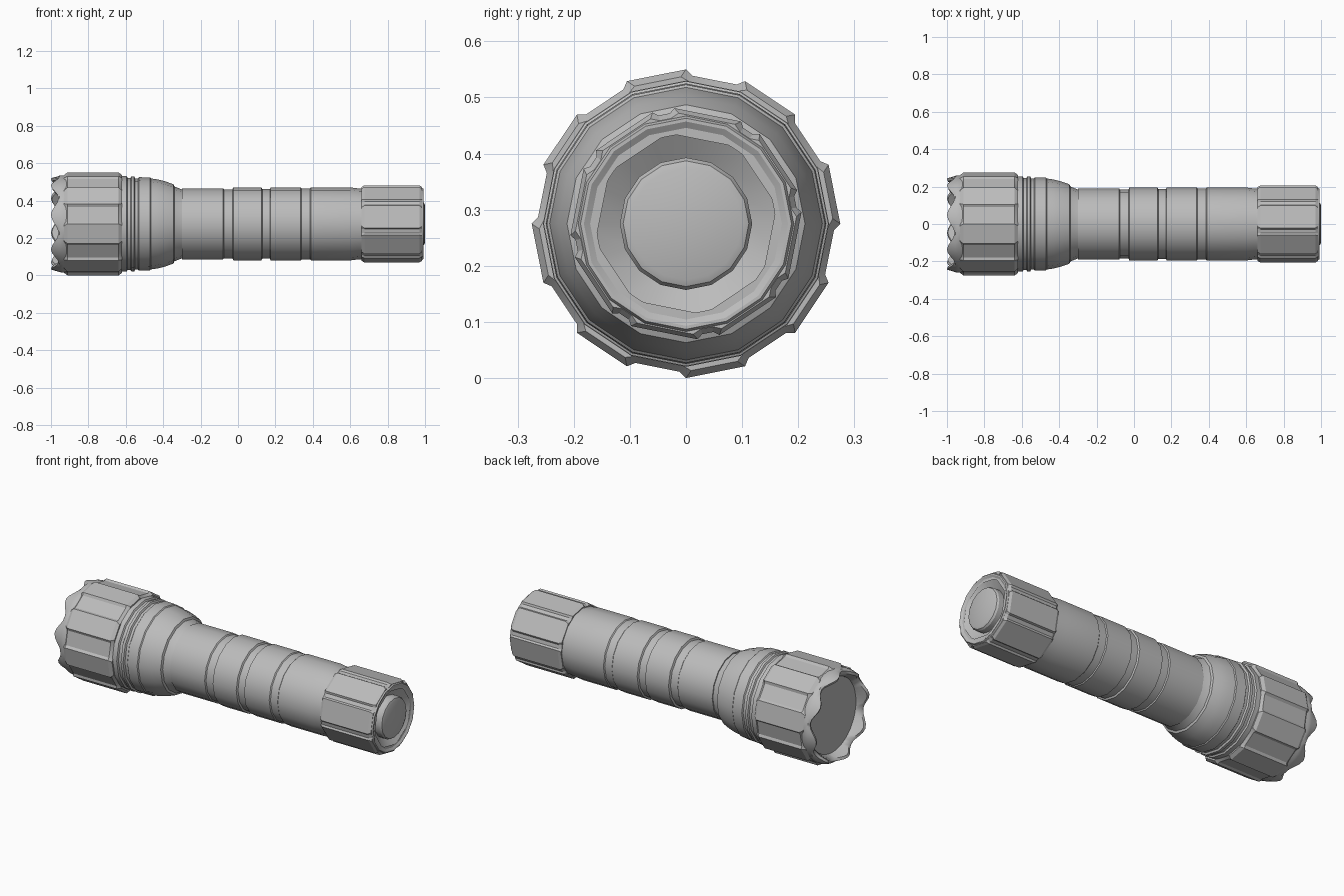
import bpy, bmesh, math

cube = bpy.data.objects.get("Cube")
if cube:
    bpy.data.objects.remove(cube)

AXIS_Z = 0.275
SIDES = 16

metal = bpy.data.materials.new("grey metal")
metal.use_nodes = True
GREY = (0.5, 0.5, 0.5, 1)
metal.diffuse_color = GREY
metal.node_tree.nodes["Principled BSDF"].inputs["Base Color"].default_value = GREY


def loft(name, rings, angle=30):
    """Skin a list of rings, each a list of (x, radius, degrees)."""
    bm = bmesh.new()
    loops = []
    for ring in rings:
        if all(r == 0 for _, r, _ in ring):
            loops.append([bm.verts.new((ring[0][0], 0, AXIS_Z))])
        else:
            loops.append([bm.verts.new((x, r * math.cos(math.radians(a)),
                                        AXIS_Z + r * math.sin(math.radians(a))))
                          for x, r, a in ring])
    for a, b in zip(loops, loops[1:]):
        n = max(len(a), len(b))
        for i in range(n):
            j = (i + 1) % n
            corners = [a[i % len(a)], a[j % len(a)], b[j % len(b)], b[i % len(b)]]
            bm.faces.new(list(dict.fromkeys(corners)))
    bmesh.ops.recalc_face_normals(bm, faces=bm.faces)
    mesh = bpy.data.meshes.new(name)
    bm.to_mesh(mesh)
    bm.free()
    mesh.materials.append(metal)
    obj = bpy.data.objects.new(name, mesh)
    bpy.context.collection.objects.link(obj)
    bpy.ops.object.select_all(action="DESELECT")
    obj.select_set(True)
    bpy.context.view_layer.objects.active = obj
    bpy.ops.object.shade_smooth_by_angle(angle=math.radians(angle))
    return obj


def turned(name, profile):
    """Revolve (x, radius) points around the long axis."""
    step = 360 / SIDES
    return loft(name, [[(x, r, i * step) for i in range(SIDES)] for x, r in profile])


def grip(name, x0, x1, high, low, half, centre, bevel):
    """Sleeve with eight raised flats separated by shallow flutes."""
    def ring(x, inset, narrow):
        pts = []
        for k in range(8):
            mid = centre + 45 * k
            for off, r in ((-half - 2.5, low), (narrow - half, high),
                           (half - narrow, high), (half + 2.5, low)):
                pts.append((x, r - inset, mid + off))
        return pts
    drop = high - low
    core = [(x, low - 0.04, a) for x, _, a in ring(0, 0, 0)]
    rings = [[(x0, r, a) for _, r, a in core],
             ring(x0, drop * 1.2, 2), ring(x0 + bevel, 0, 0),
             ring(x1 - bevel, 0, 0), ring(x1, drop * 1.2, 2),
             [(x1, r, a) for _, r, a in core]]
    return loft(name, rings, 20)


# Scalloped front bezel
def crown(x, r, depth=0):
    ring = []
    for i in range(64):
        a = i * 360 / 64
        wave = 0.5 - 0.5 * math.cos(math.radians(8 * (a - 33.75)))
        ring.append((x + depth * wave, r, a))
    return ring

loft("front_bezel", [crown(-0.90, 0.255), crown(-0.935, 0.26), crown(-0.955, 0.258),
                     crown(-1.0, 0.247, 0.04), crown(-0.995, 0.232, 0.04),
                     crown(-0.935, 0.212), crown(-0.92, 0.212)], 35)
turned("lens", [(-0.935, 0), (-0.935, 0.215), (-0.92, 0.215), (-0.92, 0)])

# Fluted head sleeve
grip("head_grip", -0.93, -0.62, 0.275, 0.264, 11.25, 11.25, 0.018)

# Ringed collar narrowing to the barrel
turned("head_collar", [
    (-0.64, 0.20), (-0.64, 0.255), (-0.595, 0.255), (-0.59, 0.246), (-0.575, 0.246),
    (-0.57, 0.254), (-0.555, 0.254), (-0.55, 0.244), (-0.535, 0.244),
    (-0.53, 0.25), (-0.47, 0.248), (-0.465, 0.243), (-0.43, 0.238),
    (-0.39, 0.228), (-0.345, 0.212), (-0.34, 0.2), (-0.30, 0.184), (-0.28, 0.18)])

# Barrel with raised grip bands
turned("barrel", [
    (-0.30, 0.17), (-0.30, 0.19), (-0.08, 0.19), (-0.075, 0.184), (-0.03, 0.184),
    (-0.025, 0.195), (0.125, 0.195), (0.13, 0.186), (0.17, 0.186),
    (0.175, 0.195), (0.335, 0.195), (0.34, 0.19), (0.385, 0.19),
    (0.39, 0.195), (0.60, 0.195), (0.65, 0.189), (0.68, 0.189)])

# Tail cap, dished end and push button
grip("tail_grip", 0.66, 0.985, 0.207, 0.199, 17, 33.75, 0.015)
turned("tail_rim", [(0.96, 0.195), (0.98, 0.195), (0.992, 0.188), (0.992, 0.182),
                    (0.95, 0.115), (0.95, 0)])
turned("tail_button", [(0.94, 0.118), (0.985, 0.118), (0.995, 0.112),
                       (1.0, 0.1), (1.0, 0)])
